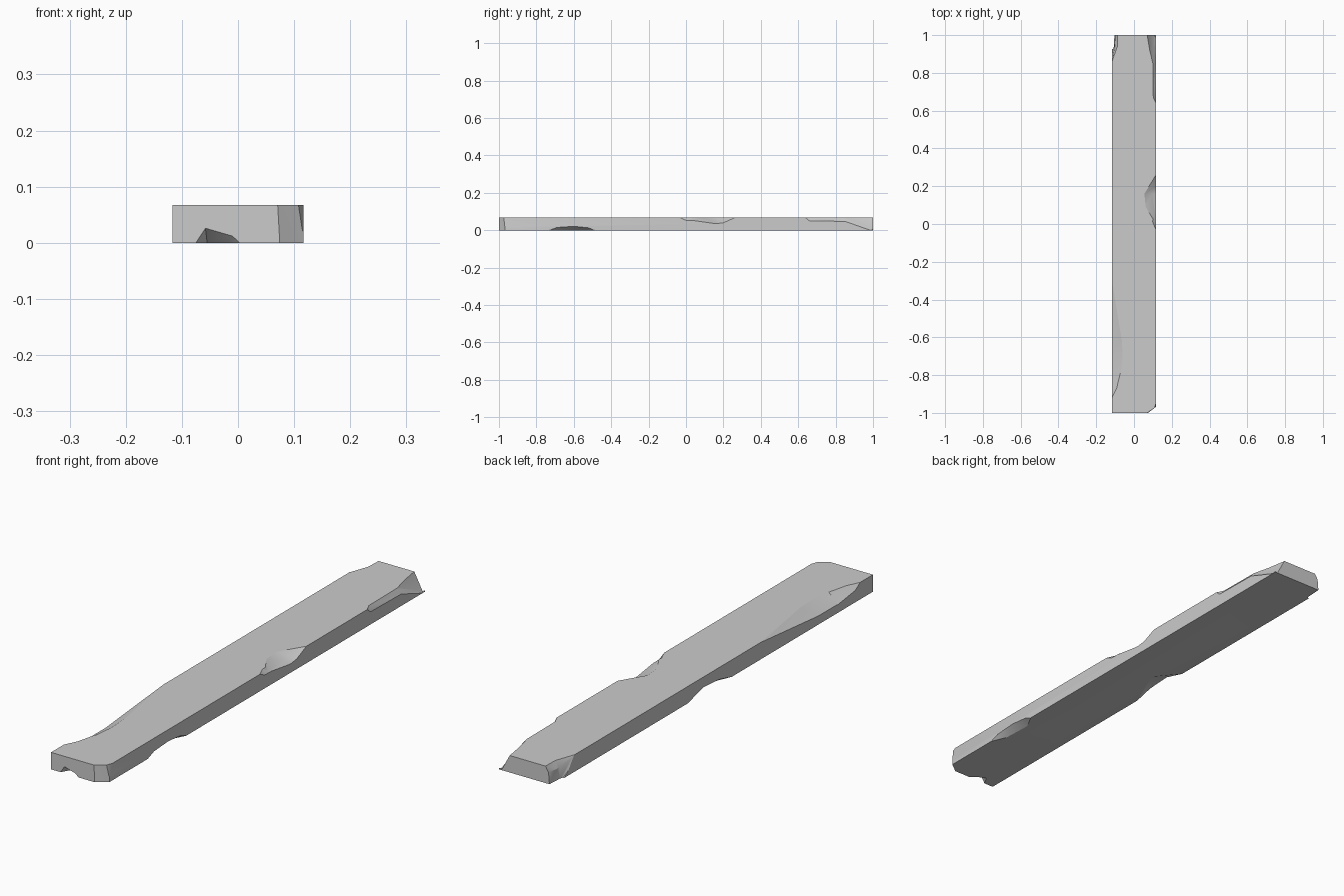
import bpy
import bmesh
from mathutils import Vector

if "Cube" in bpy.data.objects:
    bpy.data.objects.remove(bpy.data.objects["Cube"])

W, H = 0.1165, 0.067   # half width, thickness

# Main board
bpy.ops.mesh.primitive_cube_add(size=1, location=(0, 0, H / 2))
plank = bpy.context.object
plank.name = "plank"
plank.scale = (2 * W, 2, H)
bpy.ops.object.transform_apply(location=True, scale=True)


def chip(name, points, out):
    """Cut away the hull of the break surface swept outwards."""
    bm = bmesh.new()
    for p in points:
        bm.verts.new(p)
        bm.verts.new(Vector(p) + Vector(out))
    hull = bmesh.ops.convex_hull(bm, input=bm.verts)
    junk = [g for g in hull["geom_interior"] + hull["geom_unused"]
            if isinstance(g, bmesh.types.BMVert)]
    bmesh.ops.delete(bm, geom=list(set(junk)), context='VERTS')
    bmesh.ops.recalc_face_normals(bm, faces=bm.faces)
    mesh = bpy.data.meshes.new(name)
    bm.to_mesh(mesh)
    bm.free()
    cutter = bpy.data.objects.new(name, mesh)
    cutter.hide_render = True
    bpy.context.collection.objects.link(cutter)
    mod = plank.modifiers.new(name, 'BOOLEAN')
    mod.operation = 'DIFFERENCE'
    mod.solver = 'EXACT'
    mod.object = cutter
    bpy.context.view_layer.objects.active = plank
    bpy.ops.object.modifier_apply(modifier=name)
    bpy.data.objects.remove(cutter)


# Front right corner, rounded off by two breaks
chip("front_corner_a", [(0.07, -1, 0.08), (W, -0.968, 0.08),
                        (0.075, -1, -0.01), (W, -0.968, -0.01)], (0.05, -0.05, 0))
chip("front_corner_b", [(0.097, -1, 0.08), (W, -0.945, 0.08),
                        (0.105, -1, 0.03), (W, -0.965, 0.02)], (0.05, -0.05, 0))
# Front lower edge
chip("front_low", [(-0.075, -1, 0), (-0.058, -1, 0.026), (-0.01, -1, 0.012),
                   (0.003, -1, 0), (-0.055, -0.965, 0), (-0.02, -0.98, 0)],
     (0, -0.04, -0.04))
# Back right corner and the long strip beside it
chip("back_corner_a", [(0.07, 1, H), (0.083, 0.92, H), (0.1, 0.85, H),
                       (W, 0.83, 0.055), (W, 0.94, 0.05), (W, 0.985, 0),
                       (0.106, 1, 0)], (0.05, 0.03, 0.03))
chip("back_strip", [(W, 0.64, H), (0.102, 0.67, H), (0.1, 0.86, H), (W, 0.92, H),
                    (W, 0.66, 0.05), (W, 0.88, 0.047)], (0.04, 0, 0.04))
# Back left corner
chip("back_left_a", [(-W, 0.855, 0.08), (-0.099, 0.93, 0.08), (-0.096, 1.01, 0.08),
                     (-W, 0.9, 0.02), (-0.108, 0.94, -0.01), (-0.104, 1.01, -0.01)],
     (-0.05, 0.01, 0))
chip("back_left_b", [(-W, 0.86, H), (-0.088, 0.94, H), (-0.086, 1, H),
                     (-0.1, 0.95, 0.04), (-0.1, 1, 0.045)], (-0.05, 0.01, 0.05))
# Middle of the right edge
chip("right_mid_a", [(0.055, 0.16, H), (0.105, 0.18, H), (W, 0.26, H),
                     (W, 0.16, 0.035), (W, 0.2, 0.04), (0.062, 0.09, H),
                     (0.098, 0.03, H), (W, 0.02, 0.055), (0.095, 0.16, 0.043)],
     (0.04, 0, 0.05))
chip("right_mid_b", [(W, -0.03, H), (0.099, 0.01, H), (0.1, 0.04, H),
                     (W, 0.0, 0.053), (W, 0.05, 0.052)], (0.04, 0, 0.04))
# Lower right edge
chip("right_low", [(W, -0.73, 0), (W, -0.69, 0.015), (W, -0.6, 0.021),
                   (W, -0.52, 0.013), (W, -0.49, 0), (0.085, -0.55, 0),
                   (0.09, -0.67, 0)], (0.04, 0, -0.04))
# Long worn dish and break on the left upper edge
chip("left_dish", [(-W, -0.3, H), (-0.09, -0.5, H), (-0.064, -0.62, H),
                   (-0.06, -0.7, H), (-0.07, -0.79, H), (-W, -0.5, 0.054),
                   (-W, -0.66, 0.034), (-W, -0.78, 0.034)], (-0.05, 0, 0.06))
chip("left_break", [(-W, -0.92, H), (-0.092, -0.87, H), (-0.07, -0.78, H),
                    (-W, -0.89, 0.047), (-W, -0.78, 0.032)], (-0.05, 0, 0.06))
# Lower left edge
chip("left_low", [(-W, -0.12, 0), (-W, -0.04, 0.02), (-W, 0.06, 0.026),
                  (-W, 0.155, 0), (-0.04, 0.06, 0), (-0.085, -0.04, 0)],
     (-0.04, 0, -0.04))

# Soften the break surfaces while keeping board edges crisp
bpy.ops.object.select_all(action='DESELECT')
plank.select_set(True)
bpy.context.view_layer.objects.active = plank
bpy.ops.object.shade_smooth_by_angle(angle=0.5)
